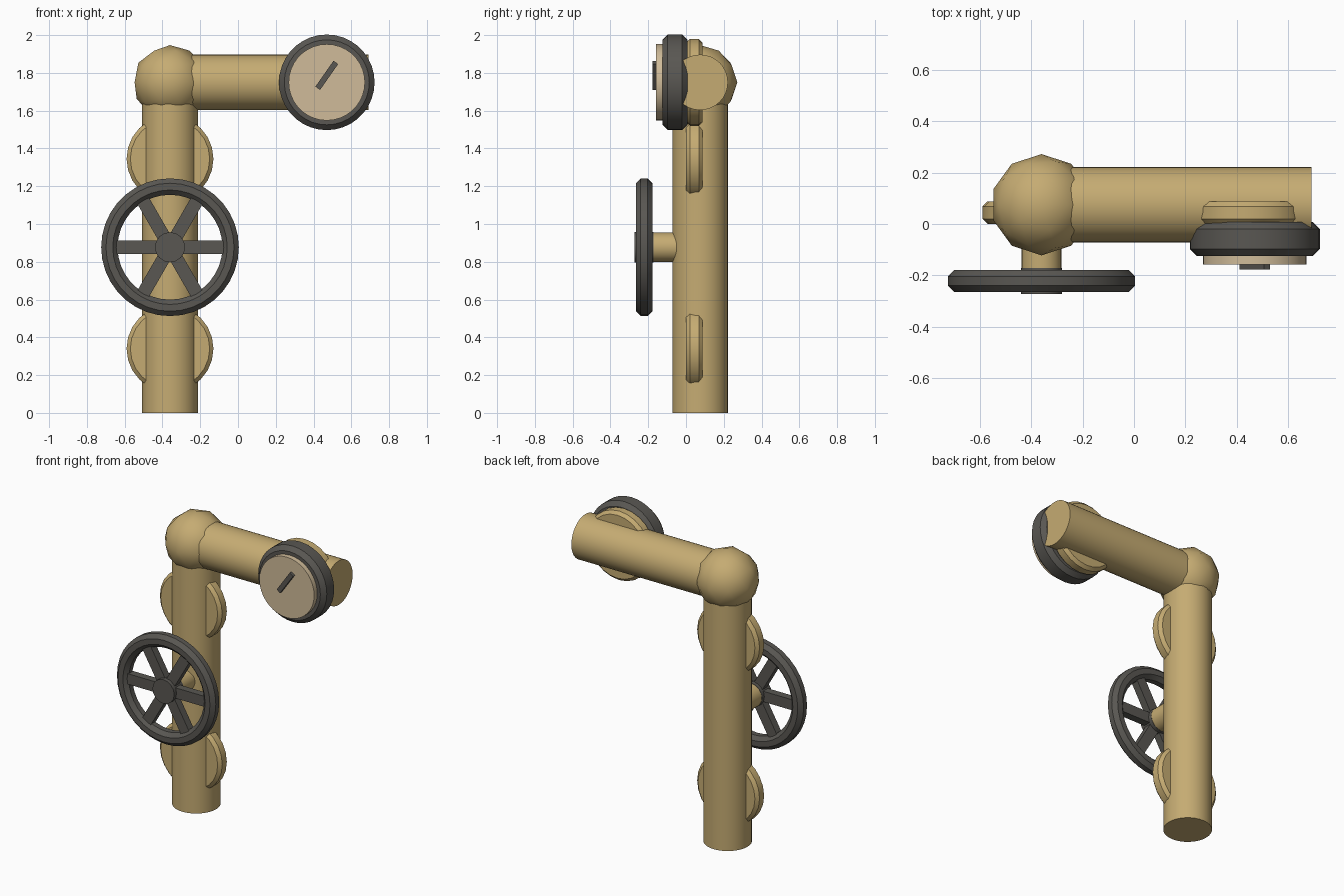
import bpy, bmesh, math
from mathutils import Vector, Matrix

if "Cube" in bpy.data.objects:
    bpy.data.objects.remove(bpy.data.objects["Cube"])


def material(name, rgb):
    m = bpy.data.materials.new(name)
    m.diffuse_color = (*rgb, 1)
    m.use_nodes = True
    m.node_tree.nodes["Principled BSDF"].inputs["Base Color"].default_value = m.diffuse_color
    return m


BRASS = material("brass", (0.56, 0.41, 0.17))
DARK = material("dark_iron", (0.10, 0.095, 0.085))
PALE = material("pale_dial", (0.63, 0.50, 0.32))


def finish(name, bm, mat, angle=50):
    bmesh.ops.recalc_face_normals(bm, faces=bm.faces)
    me = bpy.data.meshes.new(name)
    bm.to_mesh(me)
    bm.free()
    ob = bpy.data.objects.new(name, me)
    bpy.context.collection.objects.link(ob)
    me.materials.append(mat)
    bpy.ops.object.select_all(action='DESELECT')
    ob.select_set(True)
    bpy.context.view_layer.objects.active = ob
    bpy.ops.object.shade_smooth_by_angle(angle=math.radians(angle))
    return ob


def lathe(name, profile, centre, axis, mat, n=32, ring=False, angle=50):
    """Turn (radius, height) points around an axis; ring closes the profile on itself."""
    bm = bmesh.new()
    rot = Vector((0, 0, 1)).rotation_difference(Vector(axis)).to_matrix()
    rows = []
    for r, h in profile:
        rows.append([bm.verts.new(Vector(centre) + rot @ Vector(
            (r * math.cos(2 * math.pi * i / n), r * math.sin(2 * math.pi * i / n), h)))
            for i in range(n)])
    pairs = list(zip(rows, rows[1:]))
    if ring:
        pairs.append((rows[-1], rows[0]))
    else:
        bm.faces.new(rows[0])
        bm.faces.new(rows[-1])
    for a, b in pairs:
        for i in range(n):
            j = (i + 1) % n
            bm.faces.new((a[i], a[j], b[j], b[i]))
    return finish(name, bm, mat, angle)


def rod(name, r, start, end, mat, n=32):
    d = Vector(end) - Vector(start)
    return lathe(name, [(r, 0), (r, d.length)], start, d.normalized(), mat, n)


def disc(name, r, y0, y1, bevel, x, z, mat, n=32):
    return lathe(name, [(r - bevel, y0), (r, y0 + bevel), (r, y1 - bevel), (r - bevel, y1)],
                 (x, 0, z), (0, 1, 0), mat, n, angle=30)


def bar(name, size, centre, turn, mat):
    bm = bmesh.new()
    bmesh.ops.create_cube(bm, size=1, matrix=Matrix.Translation(centre)
                          @ Matrix.Rotation(-turn, 4, 'Y') @ Matrix.Diagonal((*size, 1)))
    return finish(name, bm, mat, 30)


PX, PY, PZ = -0.36, 0.075, 1.75     # elbow centre
WY, WZ = -0.222, 0.877              # hand wheel centre
GX = 0.47                           # gauge centre

# Pipes and ball elbow
rod("vertical_pipe", 0.147, (PX, PY, 0), (PX, PY, PZ), BRASS)
rod("horizontal_pipe", 0.147, (PX, PY, PZ), (0.69, PY, PZ), BRASS)
bm = bmesh.new()
bmesh.ops.create_icosphere(bm, subdivisions=2, radius=0.197,
                           matrix=Matrix.Translation((PX, PY, PZ)))
finish("elbow_ball", bm, BRASS, 60)

# Flange discs set through the pipes
for name, x, z in (("lower_flange", PX, 0.34), ("upper_flange", PX, 1.345),
                   ("gauge_flange", 0.445, PZ)):
    disc(name, 0.23, 0.0, 0.088, 0.02, x, z, BRASS, 24)

# Hand wheel: octagonal rim, hub, three crossing bars, stem
rim = [(0.321 + 0.047 * math.cos(math.radians(22.5 + 45 * k)),
        0.047 * math.sin(math.radians(22.5 + 45 * k))) for k in range(8)]
lathe("wheel_rim", rim, (PX, WY, WZ), (0, 1, 0), DARK, 36, ring=True, angle=30)
rod("wheel_hub", 0.08, (PX, -0.272, WZ), (PX, -0.172, WZ), DARK, 16)
for k in range(3):
    bar("wheel_spoke", (0.62, 0.05, 0.07), (PX, WY, WZ), math.radians(60 * k), DARK)
rod("wheel_stem", 0.078, (PX, -0.19, WZ), (PX, 0.05, WZ), BRASS, 24)

# Gauge: housing, raised dial, needle
disc("gauge_housing", 0.253, -0.125, 0.008, 0.028, GX, PZ, DARK, 36)
rod("gauge_dial", 0.202, (GX, -0.158, PZ), (GX, -0.05, PZ), PALE, 36)
bar("gauge_needle", (0.167, 0.04, 0.03), (GX, -0.158, 1.787), math.radians(55), DARK)
